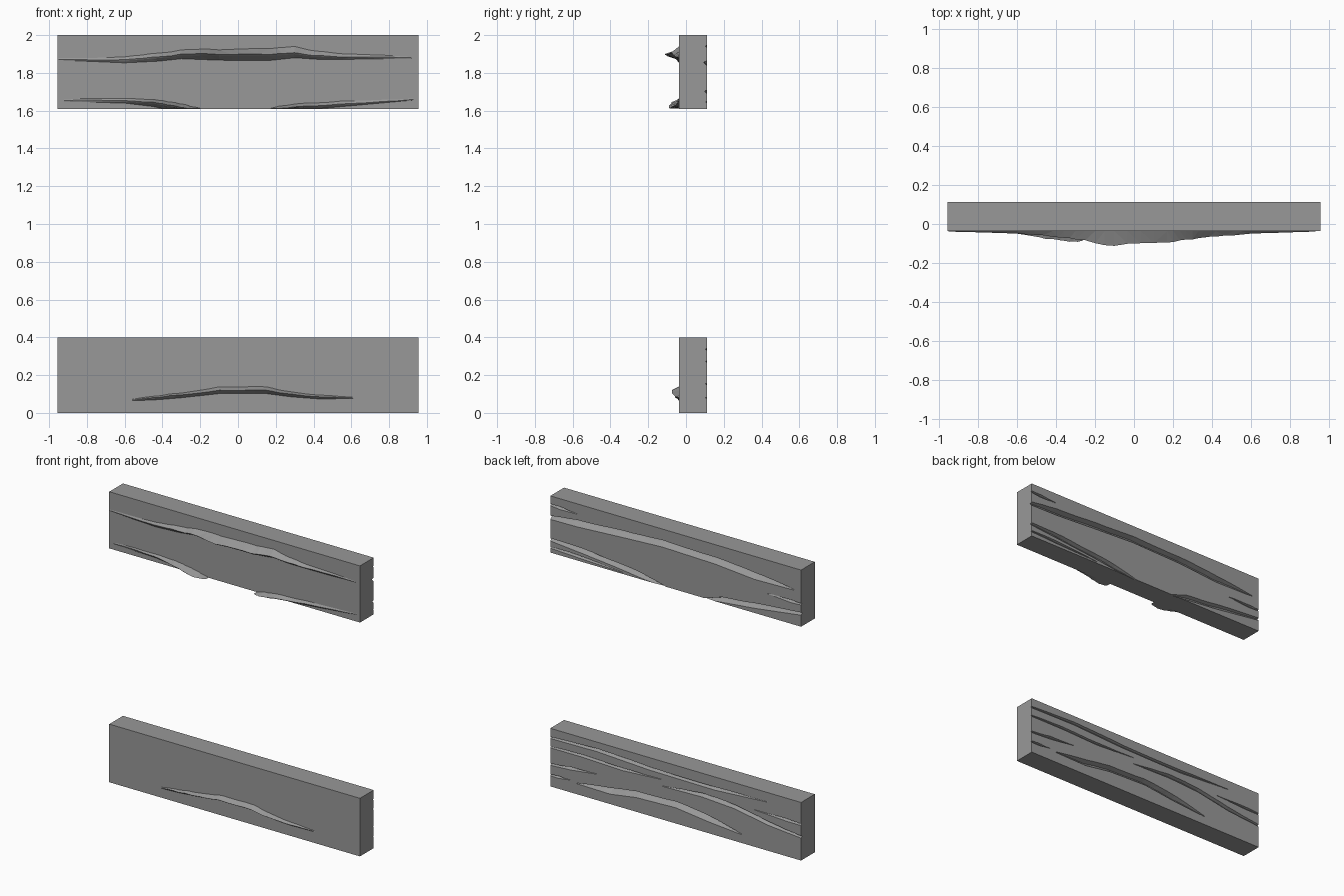
import bpy, bmesh, random

random.seed(4)
FRONT, BACK, HALF = -0.037, 0.112, 0.955

stone = bpy.data.materials.new("dark_stone")
stone.diffuse_color = (0.315, 0.315, 0.315, 1)


def mesh_object(name, bm):
    bmesh.ops.recalc_face_normals(bm, faces=bm.faces)
    me = bpy.data.meshes.new(name)
    bm.to_mesh(me)
    bm.free()
    me.materials.append(stone)
    ob = bpy.data.objects.new(name, me)
    bpy.context.collection.objects.link(ob)
    return ob


def block(name, z0, z1):
    bm = bmesh.new()
    bmesh.ops.create_cube(bm, size=1)
    for v in bm.verts:
        v.co = (v.co.x * 2 * HALF, FRONT + (v.co.y + 0.5) * (BACK - FRONT),
                z0 + (v.co.z + 0.5) * (z1 - z0))
    return mesh_object(name, bm)


def refine(stations, rough):
    """Insert jittered stations halfway for a chipped-stone outline."""
    out = []
    for a, b in zip(stations, stations[1:]):
        m = [(p + q) / 2 for p, q in zip(a, b)]
        j = random.uniform(-rough, rough)
        m[1] += j
        m[2] += j
        m[4] *= random.uniform(0.88, 1.08)
        out += [a, m]
    return out + [stations[-1]]


def wedge(name, stations, face, out, embed, floor=-1, rough=0.004):
    """Loft wedge sections (x, z_up, z_tip, z_low, depth) along a face."""
    bm = bmesh.new()
    rings = []
    for x, up, tip, low, d in refine(refine(stations, rough), rough / 2):
        sec = [(-embed, up), (0, up), (d, tip), (d * 0.8, tip * 0.7 + low * 0.3),
               (0, low), (-embed, low)]
        rings.append([bm.verts.new((x, face + out * o, max(z, floor))) for o, z in sec])
    n = len(rings[0])
    for a, b in zip(rings, rings[1:]):
        for i in range(n):
            k = (i + 1) % n
            bm.faces.new((a[i], a[k], b[k], b[i]))
    bm.faces.new(rings[0])
    bm.faces.new(rings[-1])
    bmesh.ops.triangulate(bm, faces=bm.faces)
    return mesh_object(name, bm)


def combine(target, tool, op):
    m = target.modifiers.new(op, 'BOOLEAN')
    m.operation, m.object, m.solver = op, tool, 'EXACT'
    bpy.context.view_layer.objects.active = target
    bpy.ops.object.modifier_apply(modifier=m.name)
    bpy.data.objects.remove(tool)


def plank(name, z0, z1, ridges, grooves):
    ob = block(name, z0, z1)
    for r in ridges:
        combine(ob, wedge("ridge", r, FRONT, -1, 0.012, z0 + 0.0005), 'UNION')
    # grooves: path points (x, z), half height and depth, tapering to the ends
    for path, h, d in grooves:
        st = []
        for i, (x, z) in enumerate(path):
            edge = i in (0, len(path) - 1)
            k = (0.5 if abs(x) > HALF else 0.12) if edge else 1
            st.append((x, z + h * k, z + h * 0.5 * k, z - h * k, d * k))
        combine(ob, wedge("groove", st, BACK, -1, 0.012, rough=0.003), 'DIFFERENCE')
    return ob


# upper plank: full length ledge plus two ledges running off the bottom edge
top_ridges = [
    [(-0.95, 1.878, 1.872, 1.868, 0.002), (-0.6, 1.885, 1.87, 1.853, 0.012),
     (-0.42, 1.905, 1.885, 1.862, 0.028), (-0.3, 1.922, 1.9, 1.875, 0.042),
     (-0.1, 1.922, 1.897, 1.867, 0.075), (0.17, 1.928, 1.897, 1.866, 0.058),
     (0.3, 1.94, 1.907, 1.88, 0.042), (0.42, 1.915, 1.892, 1.872, 0.028),
     (0.6, 1.9, 1.885, 1.872, 0.012), (0.92, 1.884, 1.88, 1.876, 0.002)],
    [(-0.92, 1.658, 1.653, 1.648, 0.002), (-0.6, 1.665, 1.653, 1.64, 0.012),
     (-0.45, 1.66, 1.645, 1.622, 0.04), (-0.35, 1.645, 1.628, 1.6, 0.05),
     (-0.27, 1.63, 1.612, 1.58, 0.05), (-0.2, 1.612, 1.6, 1.57, 0.03)],
    [(0.17, 1.612, 1.6, 1.57, 0.03), (0.22, 1.625, 1.612, 1.59, 0.05),
     (0.36, 1.64, 1.624, 1.605, 0.032), (0.6, 1.652, 1.638, 1.626, 0.012),
     (0.93, 1.665, 1.66, 1.656, 0.002)],
]
top_grooves = [
    (((0.97, 1.85), (0.75, 1.865), (0.4, 1.885), (0.1, 1.9), (-0.3, 1.89), (-0.6, 1.865),
      (-0.9, 1.85)), 0.024, 0.035),
    (((0.97, 1.94), (0.88, 1.935), (0.75, 1.93)), 0.01, 0.015),
    (((0.97, 1.7), (0.7, 1.685), (0.45, 1.66), (0.25, 1.635), (0.05, 1.6)), 0.018, 0.025),
    (((0.97, 1.645), (0.75, 1.64), (0.4, 1.62)), 0.009, 0.014),
    (((-0.2, 1.6), (-0.35, 1.635), (-0.6, 1.66), (-0.97, 1.7)), 0.018, 0.025),
    (((-0.7, 1.77), (-0.88, 1.765), (-0.97, 1.765)), 0.01, 0.015),
]
plank("upper_stone_plank", 1.61, 2.0, top_ridges, top_grooves)

# lower plank: one short arched ledge
low_ridges = [
    [(-0.56, 0.072, 0.068, 0.064, 0.002), (-0.42, 0.09, 0.082, 0.07, 0.02),
     (-0.3, 0.105, 0.095, 0.08, 0.03), (-0.1, 0.138, 0.12, 0.102, 0.034),
     (0.15, 0.138, 0.12, 0.102, 0.036), (0.28, 0.112, 0.1, 0.085, 0.032),
     (0.44, 0.094, 0.085, 0.073, 0.018), (0.61, 0.083, 0.08, 0.077, 0.002)],
]
low_grooves = [
    (((0.75, 0.075), (0.5, 0.09), (0.3, 0.12), (0, 0.13), (-0.25, 0.1), (-0.5, 0.06)),
     0.022, 0.035),
    (((0.97, 0.335), (0.6, 0.345), (0.2, 0.325), (-0.3, 0.32), (-0.7, 0.335)), 0.011, 0.016),
    (((0.97, 0.27), (0.7, 0.275), (0.4, 0.265), (0.1, 0.275)), 0.009, 0.014),
    (((0.97, 0.15), (0.8, 0.165), (0.6, 0.18)), 0.011, 0.016),
    (((0.1, 0.23), (-0.2, 0.25), (-0.45, 0.235), (-0.7, 0.19), (-0.97, 0.16)), 0.014, 0.022),
    (((-0.6, 0.255), (-0.85, 0.25), (-0.97, 0.245)), 0.009, 0.014),
    (((0.97, 0.08), (0.9, 0.08), (0.8, 0.085)), 0.009, 0.014),
]
plank("lower_stone_plank", 0.0, 0.4, low_ridges, low_grooves)
